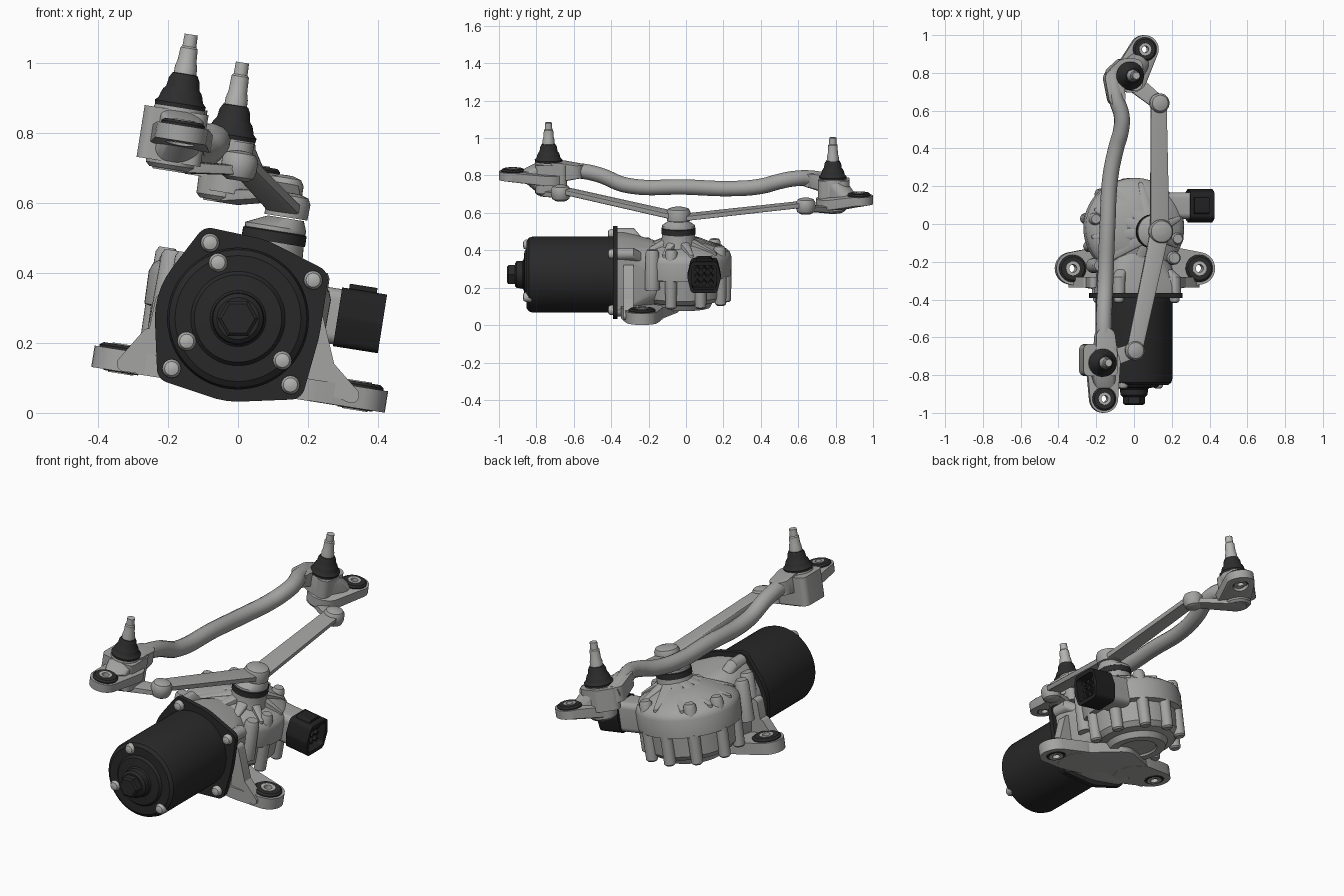
import bpy, bmesh, math
from mathutils import Vector, Matrix

if "Cube" in bpy.data.objects:
    bpy.data.objects.remove(bpy.data.objects["Cube"])

TILT = Matrix.Rotation(math.radians(9), 3, 'Y')      # whole linkage leans to +x
FRONT = Matrix.Rotation(math.radians(90), 3, 'X')    # local z -> -y
SIDE = TILT @ Matrix.Rotation(math.radians(90), 3, 'Y')  # local z -> +x, leaning


def material(name, r, g, b):
    m = bpy.data.materials.new(name)
    m.diffuse_color = (r, g, b, 1)
    m.use_nodes = True
    m.node_tree.nodes["Principled BSDF"].inputs["Base Color"].default_value = m.diffuse_color
    return m


METAL = material("cast grey", 0.37, 0.37, 0.365)
SILVER = material("steel silver", 0.45, 0.45, 0.44)
BLACK = material("motor black", 0.022, 0.022, 0.023)
RUBBER = material("rubber black", 0.026, 0.026, 0.027)
PLASTIC = material("connector black", 0.016, 0.016, 0.017)


def finish(name, bm, mat):
    bmesh.ops.recalc_face_normals(bm, faces=bm.faces)
    me = bpy.data.meshes.new(name)
    bm.to_mesh(me)
    bm.free()
    me.materials.append(mat)
    ob = bpy.data.objects.new(name, me)
    bpy.context.collection.objects.link(ob)
    return ob


def local(origin, x, y, z):
    return Vector(origin) + TILT @ Vector((x, y, z))


def lathe(name, mat, loc, profile, rot=TILT, n=40, ring=False):
    """Turn a (radius, height) profile; ring=True closes the profile on itself."""
    bm = bmesh.new()
    loc = Vector(loc)
    rows = [[bm.verts.new(loc + rot @ Vector((r * math.cos(2 * math.pi * i / n),
             r * math.sin(2 * math.pi * i / n), z))) for i in range(n)] for r, z in profile]
    pairs = list(zip(rows, rows[1:])) + ([(rows[-1], rows[0])] if ring else [])
    for a, b in pairs:
        for i in range(n):
            j = (i + 1) % n
            bm.faces.new((a[i], a[j], b[j], b[i]))
    if not ring:
        bm.faces.new(rows[0])
        bm.faces.new(rows[-1])
    return finish(name, bm, mat)


def hull(name, mat, discs, rot=TILT, n=28):
    """Convex hull of discs given as (centre of base, radius, height)."""
    bm = bmesh.new()
    for c, r, h in discs:
        for i in range(n):
            a = 2 * math.pi * i / n
            for z in (0, h):
                bm.verts.new(Vector(c) + rot @ Vector((r * math.cos(a), r * math.sin(a), z)))
    out = bmesh.ops.convex_hull(bm, input=bm.verts)
    junk = {v for v in out["geom_interior"] + out["geom_unused"] if isinstance(v, bmesh.types.BMVert)}
    bmesh.ops.delete(bm, geom=list(junk), context='VERTS')
    bmesh.ops.dissolve_limit(bm, angle_limit=0.01, verts=bm.verts, edges=bm.edges)
    return finish(name, bm, mat)


def cut(ob, cutter):
    cutter.hide_render = True
    cutter.hide_viewport = True
    mod = ob.modifiers.new("cut", 'BOOLEAN')
    mod.operation = 'DIFFERENCE'
    mod.solver = 'EXACT'
    mod.object = cutter


def ear_fittings(ob, name, c, r, h):
    """Through hole, rubber grommet and steel sleeve on a mounting ear."""
    cut(ob, lathe(name + "_cutter", METAL, local(c, 0, 0, -.1), [(r * .55, 0), (r * .55, h + .2)], n=24))
    lathe(name + "_grommet", RUBBER, c, [(r * .42, -.003), (r * .58, -.003), (r * .84, h - .01), (r * .84, h + .006),
          (r * .72, h + .014), (r * .42, h + .014)], ring=True)
    lathe(name + "_sleeve", SILVER, c, [(r * .24, -.006), (r * .43, -.006), (r * .43, h + .017), (r * .24, h + .017)],
          n=24, ring=True)


def bolt(name, loc, rot=FRONT, r=.027):
    lathe(name, SILVER, loc, [(r, -.02), (r, .014), (r * .75, .026), (r * .3, .03)], rot, 16)


# Motor can, end boss and hex nut
lathe("motor_can", BLACK, (0, -.37, .27), [(.203, 0), (.203, .45), (.197, .47), (.18, .482), (.135, .482),
      (.125, .494), (.08, .498), (.074, .505), (.072, .535), (.06, .545)], FRONT, 64)
lathe("motor_hex_nut", BLACK, (0, -.9, .27), [(.058, 0), (.058, .05), (.048, .057)], FRONT, 6)

# Mounting flange with bolts
corners = [(-.08, .487), (.215, .38), (.15, .08), (-.19, .127)]
hull("motor_flange", BLACK, [((0, -.365, .27), .238, .026)] +
     [((x, -.365, z), .042, .026) for x, z in corners], FRONT, 48)
for i, (x, z) in enumerate(corners):
    bolt(f"flange_bolt_{i}", (x, -.388, z))
    hull(f"flange_boss_{i}", METAL, [((x, -.28, z), .033, .09), ((x * .8, -.24, .27 + (z - .27) * .8), .03, .1)], FRONT)
for i, (x, z) in enumerate([(-.057, .43), (-.147, .205), (.127, .15)]):
    bolt(f"can_bolt_{i}", (x, -.842, z))

# Gearbox neck between motor and gear housing
hull("gearbox_neck", METAL, [((x, -.33, z), .04, .037) for x, z in [(-.08, .46), (.19, .37), (.15, .1), (-.17, .13)]] +
     [((0, -.33, .27), .212, .037), ((0, -.12, .27), .17, .05)], FRONT)

# Gear housing: bowl, wide smooth rim and domed lid
C = Vector((-.005, -.02, .30))
lathe("gear_housing", METAL, C, [(.1, -.195), (.105, -.205), (.15, -.205), (.165, -.175), (.205, -.165), (.226, -.14),
      (.232, -.035), (.262, -.028), (.264, .065), (.255, .09), (.225, .112), (.1, .165)], n=64)
for i, a in enumerate([-15, 25, 62, 95, 130, 168, 205]):
    x, y = math.cos(math.radians(a)), math.sin(math.radians(a))
    lathe(f"housing_boss_{i}", METAL, local(C, x * .232, y * .232, -.18), [(.022, 0), (.03, .008), (.032, .16)], n=20)
    if i in (0, 2, 4, 5):
        lathe(f"lid_stub_{i}", METAL, local(C, x * .226, y * .226, .04), [(.034, 0), (.032, .085), (.024, .1)], n=20)
# Radiating ribs on the lid
for i in range(10):
    a = math.radians(36 * i + 12)
    hull(f"lid_rib_{i}", METAL, [(local(C, .075, -.02, .06), .04, .14),
         (local(C, .232 * math.cos(a), .232 * math.sin(a), .05), .012, .062)], n=12)
# Tall columns at the corners between lid and neck
for i, (x, y) in enumerate([(.2, -.16), (-.2, -.2), (-.16, -.3), (.17, -.29)]):
    lathe(f"lid_column_{i}", METAL, local(C, x, y, -.08), [(.04, 0), (.036, .2), (.028, .215)], n=20)

# Crank post, seal, crank arm and joint cap
lathe("crank_post", METAL, local(C, .075, -.02, .1), [(.11, 0), (.092, .05), (.088, .105)])
lathe("crank_seal", RUBBER, local(C, .075, -.02, .203), [(.092, 0), (.092, .03), (.085, .034)])
hull("crank_arm", METAL, [(local(C, .075, -.02, .236), .088, .012), ((.135, -.04, .545), .052, .012)])
lathe("crank_joint_cap", METAL, (.137, -.04, .56), [(.062, 0), (.064, .045), (.056, .062), (.03, .07), (.01, .071)])

# Feet: sloping base plate with two ears and side gussets
ears = [("left_foot", (-.335, -.235, .118)), ("right_foot", (.335, -.235, .014))]
hull("base_plate", METAL, [(local((0, -.235, .066), x, 0, 0), .11, .06) for x in (-.18, .18)] +
     [((.0, -.14, .072), .1, .05)])
for name, c in ears:
    s = 1 if c[0] > 0 else -1
    foot = hull(name, METAL, [(c, .086, .062), (local(c, -s * .14, .0, 0), .112, .062)])
    ear_fittings(foot, name, c, .086, .062)
    for k, pts in enumerate([[(.325, .05), (.255, .13), (.16, .12)], [(.255, .13), (.215, .31 - s * .01), (.16, .12)]]):
        hull(f"{name}_gusset_{k}", METAL, [((s * x, -.28, z + (.045 - s * .045) * (k == 0 and x > .2)), .022, .055)
             for x, z in pts], FRONT)

# Electrical connector with open mouth and pins
K = Vector((.285, .097, .275))
hull("connector_stub", METAL, [(local(K, -.11, 0, 0) + SIDE @ Vector((x, y, 0)), .03, .115)
     for x in (-.05, .05) for y in (-.04, .04)], SIDE)
shell = hull("connector_shell", PLASTIC, [(K + SIDE @ Vector((x, y, 0)), .025, .13)
             for x, y in [(-.06, -.05), (-.06, .05), (.06, .05), (.06, -.05), (0, -.064), (0, .064)]], SIDE)
cut(shell, hull("connector_cutter", PLASTIC, [(K + SIDE @ Vector((x, y, .04)), .02, .12)
    for x in (-.045, .045) for y in (-.045, .045)], SIDE))
hull("connector_latch", PLASTIC, [(K + SIDE @ Vector((-.085, y, .02)), .014, .08) for y in (-.03, .03)], SIDE)
for i in range(9):
    p = K + SIDE @ Vector((.036 * (i % 3 - 1), .036 * (i // 3 - 1), .035))
    lathe(f"connector_pin_{i}", PLASTIC, p, [(.015, 0), (.015, .07)], SIDE, 4)

# Wiper pivots: base of each boot
P1, P2 = Vector((-.165, -.735, .885)), Vector((-.02, .785, .795))


def pivot(name, p, length, ear, lever_end):
    lathe(name + "_boot", RUBBER, p, [(.072, -.012), (.074, 0), (.064, .01), (.06, .025), (.056, .035),
          (.048, .045), (.044, .07), (.036, .085), (.03, .087)])
    lathe(name + "_shaft", SILVER, local(p, 0, 0, .07), [(.033, 0), (.032, .035), (.027, .055), (.025, length - .11),
          (.02, length - .105), (.019, length - .07)], n=24)
    lathe(name + "_barrel", METAL, local(p, 0, 0, -.19), [(.06, 0), (.072, .012), (.076, .16), (.07, .185)])
    arm = hull(name + "_ear", METAL, [(ear, .075, .045), (local((p.x, p.y, ear[2]), 0, 0, -.02), .09, .05)])
    ear_fittings(arm, name + "_ear", ear, .075, .045)
    # sloping web between barrel and ear
    near = Vector(ear).lerp(Vector((p.x, p.y, ear[2])), .56)
    hull(name + "_web", METAL, [(local(p, 0, 0, -.17), .07, .15), (near, .06, .05)])
    # lever and ball joint
    hull(name + "_lever", METAL, [(local(p, 0, 0, -.195), .05, .028), (lever_end, .038, .022)])
    lathe(name + "_joint_cap", METAL, local(lever_end, 0, 0, -.02), [(.03, 0), (.045, .01), (.052, .03), (.052, .062),
          (.042, .078), (.02, .085), (.006, .086)], n=32)


pivot("front_pivot", P1, .2, (-.165, -.925, .778), (0, -.67, .685))
pivot("rear_pivot", P2, .21, (.05, .925, .648), (.13, .64, .615))

# Cast blocks that hold the tube ends
hull("front_block", METAL, [(local(P1, x, y, -.17), .03, .15) for x, y in [(-.07, -.04), (-.07, .07), (.055, .07), (.055, -.04)]])
hull("front_socket", METAL, [((-.16, -.69, .775), .058, .1), ((-.16, -.6, .79), .052, .07)])
hull("rear_block", METAL, [(local(P2, x, y, -.13), .04, .115) for x, y in [(-.075, .01), (.03, -.04), (.03, .05), (-.03, .05)]])
hull("rear_socket", METAL, [((-.115, .77, .715), .05, .08), ((-.1, .67, .745), .045, .07)])

# Bent cross tube
cu = bpy.data.curves.new("cross_tube", 'CURVE')
cu.dimensions = '3D'
cu.bevel_depth = .042
cu.bevel_resolution = 5
cu.use_fill_caps = True
path = [(-.16, -.72, .82), (-.16, -.58, .825), (-.158, -.47, .805), (-.152, -.32, .748), (-.14, 0, .738), (-.125, .25, .73),
        (-.095, .4, .742), (-.068, .5, .768), (-.065, .57, .782), (-.095, .67, .785), (-.115, .8, .76)]
sp = cu.splines.new('BEZIER')
sp.bezier_points.add(len(path) - 1)
for bp, co in zip(sp.bezier_points, path):
    bp.co = co
    bp.handle_left_type = bp.handle_right_type = 'AUTO'
tube = bpy.data.objects.new("cross_tube", cu)
bpy.context.collection.objects.link(tube)
cu.materials.append(METAL)

# Drive links from the crank to each lever
hull("front_link", METAL, [((0, -.67, .712), .042, .022), ((.135, -.04, .57), .05, .022)])
hull("rear_link", METAL, [((.135, -.04, .562), .05, .022), ((.128, .64, .637), .042, .022)])

# Smooth shading with sharp edges kept
bpy.ops.object.select_all(action='DESELECT')
tube.select_set(True)
bpy.context.view_layer.objects.active = tube
bpy.ops.object.convert(target='MESH')
for ob in bpy.context.scene.objects:
    if ob.type == 'MESH' and not ob.hide_render:
        ob.select_set(True)
bpy.ops.object.shade_smooth_by_angle(angle=math.radians(35))
